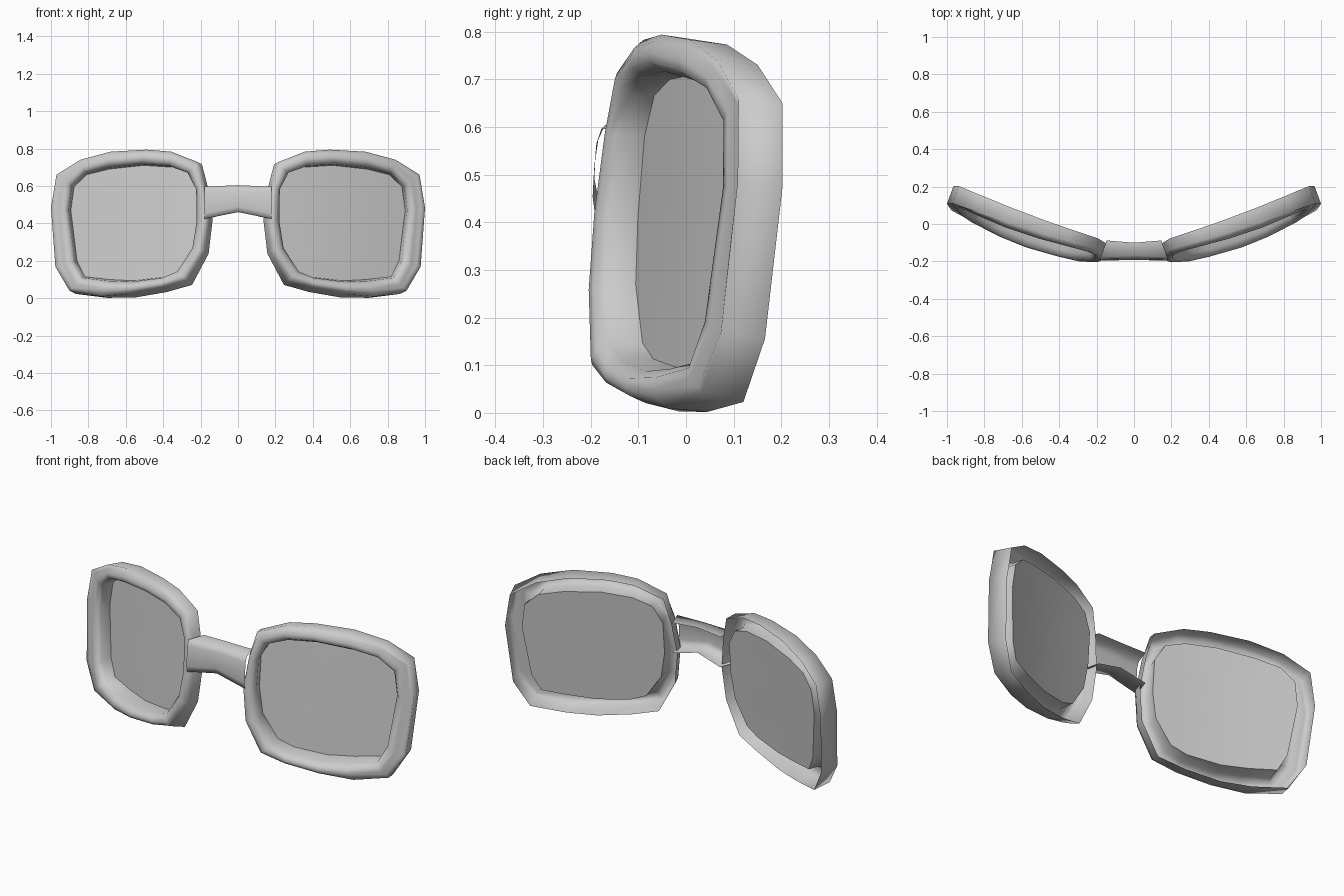
import bpy, bmesh, math

if "Cube" in bpy.data.objects:
    bpy.data.objects.remove(bpy.data.objects["Cube"])

grey = bpy.data.materials.new("pale_grey")
grey.diffuse_color = (0.6, 0.6, 0.6, 1)
grey.use_nodes = True
grey.node_tree.nodes["Principled BSDF"].inputs["Base Color"].default_value = grey.diffuse_color

# outer and inner outlines of one eye rim (x, z), clockwise from the nose side
OUTER = [(.195, .725), (.345, .783), (.48, .794), (.676, .783), (.84, .74), (.97, .66),
         (1.0, .484), (.976, .168), (.90, .035), (.725, .003), (.57, .015), (.39, .045),
         (.25, .083), (.158, .25), (.136, .425), (.16, .595)]
INNER = [(.275, .666), (.37, .70), (.52, .71), (.70, .69), (.815, .66), (.88, .596),
         (.897, .47), (.865, .2), (.825, .115), (.70, .1), (.57, .093), (.41, .113),
         (.33, .147), (.25, .27), (.227, .41), (.228, .58)]


def back_y(x, z):
    """Curved, slightly leaning surface that the back edge follows."""
    return -.07 + .285 * (x - .2) + .135 * (x - .2) ** 2 + .08 * (z - .78)


def lens_y(x, z):
    return back_y(x, z) - .002 - .012 * (x - .2)


# lens border lies at the back, tucked under the rim on the nose side
LENS = [(x - .028 * (1 - (x - .136) / .864), z) for x, z in INNER]


def make(name, rings, closed, mirror, centre=None, angle=60):
    """Skin a list of point rings, optionally closing the last onto a centre point."""
    bm = bmesh.new()
    vs = [[bm.verts.new(p) for p in r] for r in rings]
    n = len(rings[0])
    for a, b in zip(vs, vs[1:]):
        for i in range(n if closed else n - 1):
            j = (i + 1) % n
            bm.faces.new((a[i], a[j], b[j], b[i]))
    if centre:
        c = bm.verts.new(centre)
        for i in range(n):
            bm.faces.new((vs[-1][i], vs[-1][(i + 1) % n], c))
    bm.normal_update()
    # front surfaces face -y
    if sum(f.normal.y * f.calc_area() for f in bm.faces) > 0:
        bmesh.ops.reverse_faces(bm, faces=bm.faces[:])
    me = bpy.data.meshes.new(name)
    bm.to_mesh(me)
    bm.free()
    me.materials.append(grey)
    ob = bpy.data.objects.new(name, me)
    bpy.context.collection.objects.link(ob)
    bpy.ops.object.select_all(action='DESELECT')
    ob.select_set(True)
    bpy.context.view_layer.objects.active = ob
    bpy.ops.object.shade_smooth_by_angle(angle=math.radians(angle))
    if mirror:
        ob.modifiers.new("mirror", 'MIRROR')
    return ob


# rim: a half-tube open at the back, from back edge over the crest to the lens
def rim_point(i, kind, s, f):
    (ox, oz), (ix, iz) = OUTER[i], INNER[i]
    u = (ox - .136) / .864                      # 0 at the nose, 1 at the temple
    if kind == "back":
        x, z = ox - .035 * u, (max(oz - .012, .002) if oz < .3 else oz - .01)
        return (x, back_y(x, z), z)
    if kind == "lens":
        x, z = LENS[i]
        return (x, lens_y(x, z), z)
    ox += .015 * (1 - u)
    oz += .006 if oz < .1 else 0
    x, z = ox + (ix - ox) * s, oz + (iz - oz) * s
    crest = .09 + .03 * min(1, max(0, (x - .2) / .4)) - .01 * max(0, (x - .75) / .2)
    crest += .03 * (.4 - z) * (1 - u)
    if kind == "wall":
        return (x, back_y(x - .035 * u, z) - .055 - .04 * u, z)
    return (x, back_y(x, z) - crest * f, z)


PROFILE = [("back", 0, 0), ("wall", 0, 0), ("crest", .2, .92), ("crest", .45, 1),
           ("crest", .72, .95), ("crest", .92, .68), ("lens", 1, 0)]
make("eye_rims", [[rim_point(i, *p) for i in range(16)] for p in PROFILE], True, True, angle=120)

# lenses: gently curved sheets filling the inner outline
cx, cz = .55, .40
rings = []
for k in (1, .7, .35):
    pts = [(cx + (x - cx) * k, cz + (z - cz) * k) for x, z in LENS]
    rings.append([(x, lens_y(x, z), z) for x, z in pts])
make("lenses", rings, True, True, (cx, lens_y(cx, cz), cz))

# nose bridge: open-backed channel, waisted in the middle
rings = []
for x in (-.178, -.09, 0, .09, .178):
    t = abs(x) / .178
    top, bot = .604 - .008 * t, .46 - .036 * t
    back = -.1 + .012 * t
    mid = (top + bot) / 2
    xb = x * .82
    rings.append([(xb, back, top), (x, -.17 - .008 * t, top), (x, -.184 - .004 * t, top - .03),
                  (x, -.191 - .002 * t, mid), (x, -.192 - .004 * t, bot + .03),
                  (x, -.186 - .006 * t, bot), (xb, back, bot + .005)])
make("nose_bridge", rings, False, False, angle=100)
